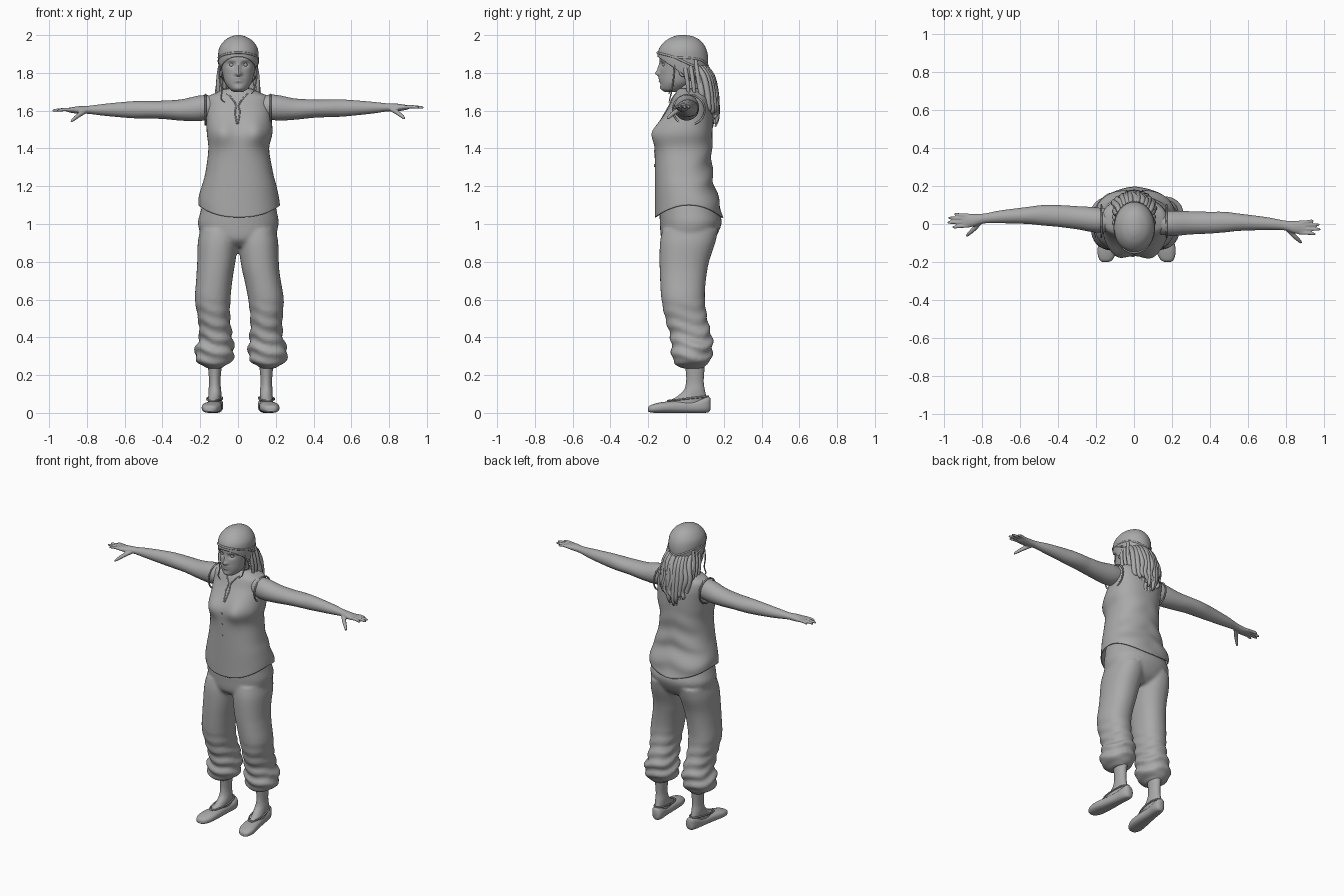
import bpy, bmesh, math, random
from mathutils import Vector

if "Cube" in bpy.data.objects:
    bpy.data.objects.remove(bpy.data.objects["Cube"])

random.seed(4)
grey = bpy.data.materials.new("plain_grey")
grey.diffuse_color = (0.4, 0.4, 0.4, 1)
grey.use_nodes = True
grey.node_tree.nodes["Principled BSDF"].inputs["Base Color"].default_value = grey.diffuse_color


def clamp(v):
    return max(0.0, min(1.0, v))


def spline(keys, sub):
    """Catmull-Rom interpolation of equal-length tuples."""
    out, n = [], len(keys)
    for i in range(n - 1):
        k = [keys[max(i - 1, 0)], keys[i], keys[i + 1], keys[min(i + 2, n - 1)]]
        for s in range(sub):
            t = s / sub
            out.append(tuple(0.5 * (2 * b + (c - a) * t + (2 * a - 5 * b + 4 * c - d) * t * t
                             + (3 * b - a - 3 * c + d) * t ** 3) for a, b, c, d in zip(*k)))
    return out + [keys[-1]]


def skin(bm, rings, cap0=True, cap1=True, closed=False):
    vs = [[bm.verts.new(p) for p in r] for r in rings]
    n = len(vs[0])
    for a, b in zip(vs, vs[1:] + ([vs[0]] if closed else [])):
        for i in range(n):
            bm.faces.new((a[i], a[(i + 1) % n], b[(i + 1) % n], b[i]))
    if cap0 and not closed:
        bm.faces.new(vs[0])
    if cap1 and not closed:
        bm.faces.new(vs[-1])


def loft(bm, keys, axis="z", seg=40, sub=5, power=2.0, tweak=None, cap0=True, cap1=True):
    """Keys are (position on axis, min a, max a, min b, max b)."""
    rings = []
    for t, a0, a1, b0, b1 in spline(keys, sub):
        ring = []
        for i in range(seg):
            th = 2 * math.pi * i / seg
            c, s = math.cos(th), math.sin(th)
            a = (a0 + a1) / 2 + (a1 - a0) / 2 * math.copysign(abs(c) ** (2 / power), c)
            b = (b0 + b1) / 2 + (b1 - b0) / 2 * math.copysign(abs(s) ** (2 / power), s)
            p = Vector({"z": (a, b, t), "x": (t, a, b), "y": (a, t, b)}[axis])
            ring.append(tweak(p, th) if tweak else p)
        rings.append(ring)
    skin(bm, rings, cap0, cap1)


def tube(bm, keys, seg=8, sub=4, closed=False):
    """Keys are (x, y, z, radius)."""
    pts = keys if closed else spline(keys, sub)
    rings, n = [], len(pts)
    for i, p in enumerate(pts):
        q = pts[(i + 1) % n] if closed else pts[min(i + 1, n - 1)]
        o = pts[i - 1] if closed else pts[max(i - 1, 0)]
        d = (Vector(q[:3]) - Vector(o[:3])).normalized()
        u = d.cross(Vector((0.31, 0.9, 0.2))).normalized()
        w = d.cross(u)
        rings.append([Vector(p[:3]) + p[3] * (u * math.cos(2 * math.pi * j / seg)
                      + w * math.sin(2 * math.pi * j / seg)) for j in range(seg)])
    skin(bm, rings, closed=closed)


def finish(bm, name, voxel=0, smooth=0, thick=0):
    bmesh.ops.recalc_face_normals(bm, faces=bm.faces[:])
    me = bpy.data.meshes.new(name)
    bm.to_mesh(me)
    bm.free()
    me.materials.append(grey)
    me.shade_smooth()
    me.set_sharp_from_angle(angle=math.radians(50))
    ob = bpy.data.objects.new(name, me)
    bpy.context.collection.objects.link(ob)
    if thick:
        ob.modifiers.new("thickness", "SOLIDIFY").thickness = thick
    if voxel:
        m = ob.modifiers.new("blend", "REMESH")
        m.mode, m.voxel_size, m.use_smooth_shade = "VOXEL", voxel, True
        s = ob.modifiers.new("soften", "SMOOTH")
        s.factor, s.iterations = 0.5, smooth
    return ob


def bump(dx, dz, rx, rz):
    return math.exp(-(dx / rx) ** 2 - (dz / rz) ** 2)


# Sleeveless shirt with bust, curved hem and back drape
def shirt_shape(p, th):
    if p.y < 0.0:
        p.y -= 0.033 * (bump(p.x - 0.095, p.z - 1.485, 0.06, 0.07)
                        + bump(p.x + 0.09, p.z - 1.485, 0.06, 0.07)) * clamp(-p.y / 0.06)
    else:
        p.y += 0.006 * math.sin(p.z * 45 + 18 * abs(p.x)) * clamp(p.y / 0.1) * clamp((1.5 - p.z) * 5)
    p.z += 0.065 * clamp((1.25 - p.z) / 0.2) * (1 - min(1, ((p.y - 0.015) / 0.18) ** 2))
    return p


bm = bmesh.new()
loft(bm, [(1.035, -.21, .222, -.165, .195), (1.1, -.207, .215, -.165, .18), (1.2, -.187, .2, -.165, .15),
          (1.3, -.168, .18, -.165, .137), (1.4, -.157, .165, -.165, .138), (1.48, -.165, .182, -.16, .14),
          (1.56, -.168, .178, -.125, .14), (1.62, -.172, .175, -.092, .135), (1.67, -.165, .168, -.07, .12),
          (1.695, -.115, .118, -.055, .1), (1.715, -.07, .072, -.045, .08)],
     seg=64, power=2.3, tweak=shirt_shape, cap0=False, cap1=False)
shirt = finish(bm, "shirt", thick=0.006)
bpy.context.view_layer.update()


def on_shirt(x, z):
    hit, loc, _, _ = shirt.ray_cast(Vector((x, -1, z)), Vector((0, 1, 0)))
    return loc if hit else Vector((x, -0.05, z))


# Neck opening, collar edge, armhole edges and buttons
bm = bmesh.new()
for s in (-1, 1):
    tube(bm, [(*on_shirt(s * w - 0.003, z), 0.004) for w, z in
              ((.055, 1.69), (.03, 1.665), (.008, 1.63), (.012, 1.59), (.003, 1.53))])
    tube(bm, [(s * 0.172, 0.015 + 0.085 * math.cos(a), 1.605 + 0.08 * math.sin(a), 0.005)
              for a in [i * math.pi / 16 for i in range(32)]], closed=True)
tube(bm, [(.072 * math.cos(a), .018 + .064 * math.sin(a), 1.712, .005)
          for a in [i * math.pi / 16 for i in range(32)]], closed=True)
finish(bm, "shirt_edging")
bm = bmesh.new()
for z in (1.46, 1.385, 1.31):
    p = on_shirt(-0.005, z)
    tube(bm, [(p.x, p.y + 0.004, z, .007), (p.x, p.y - 0.004, z, .007)], sub=1, seg=12)
finish(bm, "buttons")


# Trousers: pelvis and two gathered legs blended together
def leg_lean(s, z):
    return 0.033 * clamp((0.75 - z) / 0.35) if s > 0 else 0


bm = bmesh.new()
loft(bm, [(.88, -.13, .135, -.09, .1), (.92, -.185, .19, -.13, .15), (1.0, -.212, .215, -.138, .188),
          (1.06, -.2, .207, -.14, .178), (1.14, -.18, .19, -.14, .15)], power=2.2)
for s in (-1, 1):
    def leg_shape(p, th, s=s):
        f = 0.009 * clamp((0.62 - p.z) * 4) * clamp((p.z - 0.25) * 20)
        w = f * math.sin(p.z * 85 + 2.5 * math.sin(th + s) + math.sin(3 * th))
        return Vector((s * (p.x + w * math.cos(th)) + leg_lean(s, p.z), p.y + w * math.sin(th), p.z))
    loft(bm, [(.235, .085, .163, -.015, .09), (.25, .07, .185, -.05, .105), (.275, .03, .222, -.068, .128),
              (.34, .022, .226, -.078, .142), (.4, .03, .205, -.082, .138), (.5, .042, .212, -.11, .113),
              (.6, .04, .228, -.13, .1), (.7, .03, .222, -.137, .105), (.8, .014, .216, -.14, .122),
              (.9, .0, .213, -.138, .155), (.97, .0, .2, -.125, .17)], power=2.2, tweak=leg_shape)
finish(bm, "trousers", voxel=0.01, smooth=4)

# Lower legs and slip-on shoes
for s, label in ((-1, "right"), (1, "left")):
    off = 0.027 if s > 0 else 0

    def place(p, th, s=s, off=off):
        splay = 0.12 * (0.05 - p.y) * clamp((0.1 - p.z) * 20)
        return Vector((s * (p.x + splay) + off, p.y, p.z))
    bm = bmesh.new()
    loft(bm, [(.03, .09, .152, -.1, .11), (.065, .088, .154, -.085, .11), (.085, .088, .156, -.05, .108),
              (.12, .089, .156, -.012, .1), (.16, .093, .153, .0, .094), (.21, .09, .156, .0, .096),
              (.3, .08, .165, -.012, .105)], seg=28, tweak=place)
    finish(bm, label + "_ankle")
    bm = bmesh.new()
    loft(bm, [(-.2, .105, .135, .008, .028), (-.19, .086, .152, .003, .04), (-.16, .072, .166, 0, .05),
              (-.12, .067, .17, 0, .058), (-.05, .072, .164, 0, .064), (.03, .082, .158, 0, .064),
              (.09, .083, .158, 0, .08), (.12, .092, .15, .004, .086), (.13, .108, .136, .02, .075)],
         axis="y", seg=32, power=2.5, tweak=place)
    tube(bm, [(*place(Vector((.121 + .04 * math.cos(a), .01 + .107 * math.sin(a), .076 + .012 * math.sin(a))), 0),
               .005) for a in [i * math.pi / 16 for i in range(32)]], closed=True)
    finish(bm, label + "_shoe")

# Arms with palm, fingers and thumb
for s, label in ((-1, "right"), (1, "left")):
    def reach(x, y, z, s=s):
        if s > 0:
            y, z = y - 0.036 * clamp(x / 0.4), z + 0.016 * clamp(x)
        return Vector((s * x, y, z))
    bm = bmesh.new()
    loft(bm, [(.12, -.04, .075, 1.565, 1.68), (.2, -.045, .088, 1.545, 1.681), (.3, -.028, .094, 1.547, 1.66),
              (.4, -.015, .1, 1.556, 1.653), (.48, -.008, .1, 1.558, 1.652), (.56, .0, .09, 1.56, 1.65),
              (.7, .004, .072, 1.572, 1.637), (.79, .003, .055, 1.583, 1.626), (.84, -.012, .052, 1.583, 1.624),
              (.88, -.018, .054, 1.588, 1.618), (.905, -.014, .05, 1.594, 1.614)],
         axis="x", seg=28, tweak=lambda p, th: reach(*p))
    for y0, y1, tip in ((-.009, -.016, .955), (.01, .008, .98), (.028, .032, .975), (.044, .052, .945)):
        tube(bm, [(*reach(.87, y0, 1.604), .0105), (*reach(.92, (y0 + y1) / 2, 1.606), .0095),
                  (*reach(tip - .01, y1, 1.602), .008), (*reach(tip + .003, y1, 1.601), .004)])
    tube(bm, [(*reach(.81, .01, 1.597), .014), (*reach(.845, -.028, 1.575), .0125),
              (*reach(.872, -.053, 1.553), .0095), (*reach(.883, -.065, 1.542), .005)])
    finish(bm, label + "_arm", voxel=0.0045, smooth=2)

# Neck
bm = bmesh.new()
loft(bm, [(1.62, -.09, .09, -.05, .1), (1.675, -.066, .068, -.045, .085), (1.71, -.055, .057, -.045, .075),
          (1.79, -.056, .058, -.06, .075)])
finish(bm, "neck")


# Head with sculpted face
def face(p, th):
    if p.y > -0.03:
        return p
    x, z = abs(p.x - 0.002), p.z
    d = 0.012 * bump(x, z - 1.822, .011, .028) + 0.02 * bump(x, z - 1.797, .014, .014)
    d += 0.007 * bump(x - .013, z - 1.793, .009, .009)
    d += 0.008 * bump(x, z - 1.771, .024, .007) + 0.008 * bump(x, z - 1.756, .02, .007)
    d += 0.005 * bump(x, z - 1.718, .022, .014) + 0.005 * bump(x - .04, z - 1.868, .025, .01)
    d -= 0.013 * bump(x - .035, z - 1.843, .02, .014)
    p.y -= d
    return p


bm = bmesh.new()
loft(bm, [(1.7, -.024, .028, -.112, -.04), (1.715, -.045, .049, -.13, -.01), (1.75, -.07, .073, -.136, .04),
          (1.8, -.083, .086, -.138, .08), (1.85, -.09, .094, -.138, .1), (1.9, -.092, .096, -.138, .1),
          (1.95, -.077, .081, -.112, .08), (1.98, -.04, .044, -.07, .04), (1.988, -.01, .014, -.03, 0)],
     seg=96, sub=8, power=2.15, tweak=face)
finish(bm, "head")
bm = bmesh.new()
for s in (-1, 1):
    r = bmesh.ops.create_uvsphere(bm, u_segments=16, v_segments=10, radius=0.0135)
    bmesh.ops.translate(bm, verts=r["verts"], vec=(0.002 + s * .035, -.111, 1.843))
finish(bm, "eyes")
bm = bmesh.new()
for s in (-1, 1):
    tube(bm, [(s * .092 + .002, -.015 + .018 * math.cos(a), 1.815 + .03 * math.sin(a), .007)
              for a in [i * math.pi / 8 for i in range(16)]], closed=True)
finish(bm, "ears")

# Hair cap, trimmed along a slanting hairline
bm = bmesh.new()
loft(bm, [(1.7, -.055, .06, -.06, .085), (1.76, -.085, .09, -.11, .1), (1.82, -.099, .103, -.14, .113),
          (1.88, -.105, .109, -.151, .117), (1.93, -.1, .104, -.142, .106), (1.97, -.073, .077, -.108, .078),
          (1.992, -.037, .041, -.068, .04), (2.0, -.008, .012, -.035, .0)], seg=64)
bmesh.ops.bisect_plane(bm, geom=bm.verts[:] + bm.edges[:] + bm.faces[:], plane_co=(0, -.15, 1.885),
                       plane_no=(0, .17, .25), clear_inner=True)
finish(bm, "hair_cap", thick=0.006)

# Tied bands crossing at the back of the head
bm = bmesh.new()
for tilt in (-.3, .3):
    tube(bm, [(.002 + .104 * math.cos(a), -.018 + .133 * math.sin(a),
               1.872 - .035 * math.sin(a) + tilt * .1 * math.cos(a) * clamp(math.sin(a) + .3), .006)
              for a in [i * math.pi / 24 for i in range(48)]], closed=True)
finish(bm, "hair_bands")

# Long twisted locks down the back and at the sides
bm = bmesh.new()
for row in range(2):
    for i in range(11):
        a = -1 + i / 5
        j = random.uniform(-.012, .012)
        end = random.uniform(1.455, 1.53) + .08 * abs(a) ** 2 + .05 * row
        y = .115 + .03 * row - .045 * a * a
        tube(bm, [(a * .07, y - .045 - .02 * row, 1.86, .01), (a * .09 + j, y - .01, 1.79, .016),
                  (a * .1 - j, y + .012, 1.7, .017), (a * .095 + j, y + .02, 1.62, .015),
                  (a * .085 - j, y + .022, (1.6 + end) / 2, .012), (a * .08, y + .012, end, .004)])
for s in (-1, 1):
    for k in range(3):
        y = -.01 + .03 * k
        tube(bm, [(s * .088, y, 1.87, .009), (s * .1, y + .01, 1.8, .012),
                  (s * .105, y + .02, 1.73, .011), (s * .098, y + .03, 1.64, .006)])
finish(bm, "hair_locks")

# Loose thin strands beside the face
bm = bmesh.new()
for s, drop in ((-1, 1.645), (1, 1.69)):
    tube(bm, [(s * .096, -.06, 1.85, .004), (s * .1, -.065, 1.78, .004), (s * .085, -.075, 1.71, .004),
              (s * .09, -.085, drop + .02, .0035), (s * .07, -.09, drop, .002)])
finish(bm, "loose_strands")
